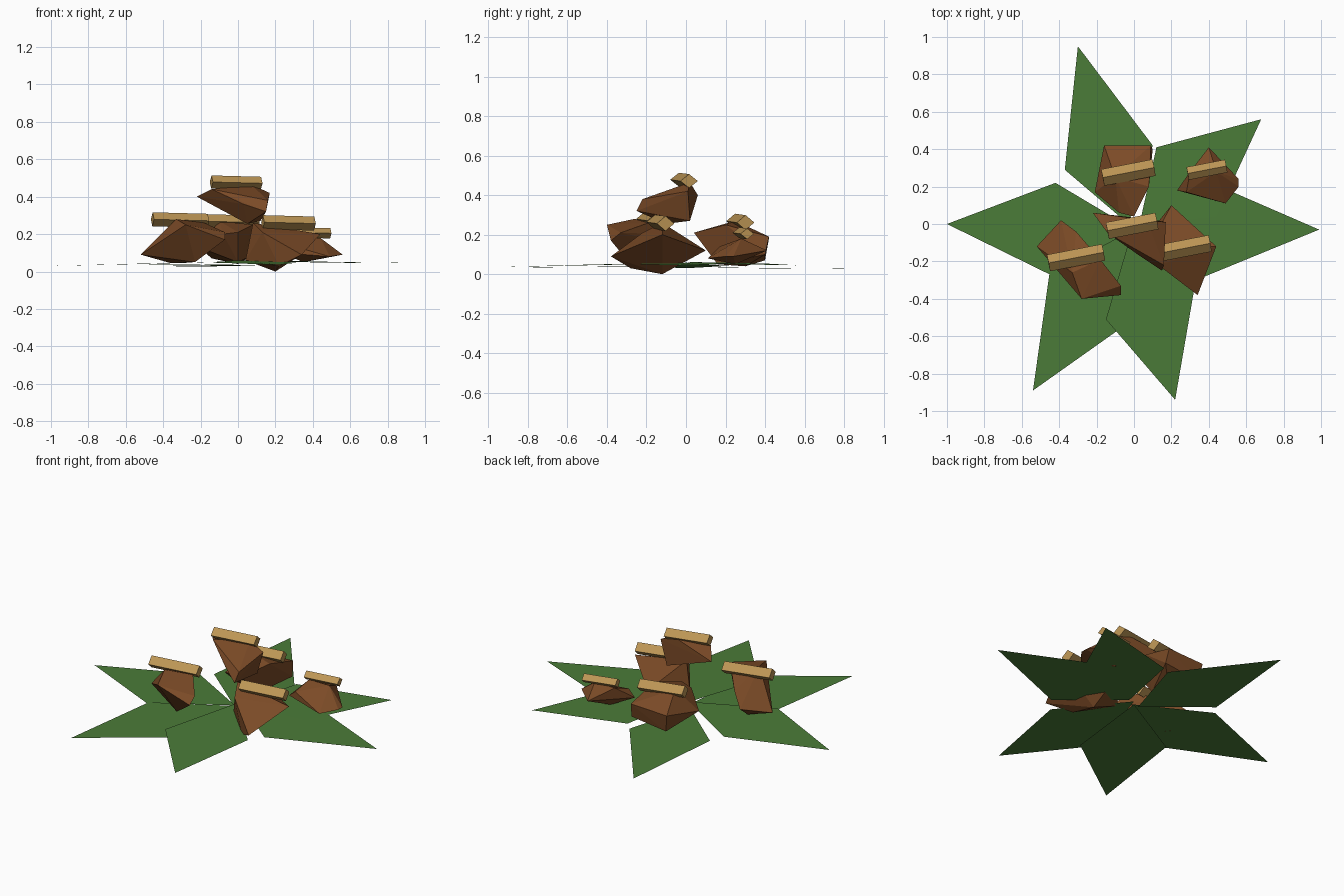
import bpy
import bmesh
import math
from mathutils import Matrix, Vector

# Remove only the default object
default = bpy.data.objects.get("Cube")
if default:
    bpy.data.objects.remove(default, do_unlink=True)


def make_material(name, rgb):
    color = (*rgb, 1.0)
    mat = bpy.data.materials.new(name)
    mat.use_nodes = True
    mat.diffuse_color = color
    shader = next(n for n in mat.node_tree.nodes if n.type == "BSDF_PRINCIPLED")
    shader.inputs["Base Color"].default_value = color
    shader.inputs["Roughness"].default_value = 0.9
    return mat


leaf_green = make_material("leaf green", (0.07, 0.2, 0.04))
chunk_brown = make_material("warm brown", (0.2, 0.07, 0.02))
strip_tan = make_material("strip tan", (0.5, 0.3, 0.09))


def finish(bm, name, material):
    """Turn a bmesh into a flat shaded object with one colour."""
    mesh = bpy.data.meshes.new(name)
    bm.to_mesh(mesh)
    bm.free()
    mesh.materials.append(material)
    obj = bpy.data.objects.new(name, mesh)
    bpy.context.collection.objects.link(obj)
    return obj


def leaf(name, tip, left, right, base, tip_z, base_z):
    """A flat kite that slopes gently from its base down to its tip."""
    bm = bmesh.new()
    side_z = (tip_z + base_z) / 2
    corners = [(tip, tip_z), (left, side_z), (base, base_z), (right, side_z)]
    face = bm.faces.new([bm.verts.new((*xy, z)) for xy, z in corners])
    face.normal_update()
    if face.normal.z < 0:
        face.normal_flip()
    return finish(bm, name, leaf_green)


def chunk(name, points):
    """A rough faceted lump: the convex hull of a few corner points."""
    bm = bmesh.new()
    for point in points:
        bm.verts.new(point)
    hull = bmesh.ops.convex_hull(bm, input=bm.verts[:])
    inside = [v for v in hull["geom_interior"] if isinstance(v, bmesh.types.BMVert)]
    bmesh.ops.delete(bm, geom=inside, context="VERTS")
    bmesh.ops.recalc_face_normals(bm, faces=bm.faces[:])
    return finish(bm, name, chunk_brown)


def strip(name, center, length, width=0.09, height=0.075):
    """A bar resting on its edge, with a diamond cross section."""
    bm = bmesh.new()
    bmesh.ops.create_cone(bm, cap_ends=True, segments=4,
                          radius1=0.5, radius2=0.5, depth=1)
    stand = Matrix.Rotation(math.radians(90), 4, "Y")
    size = Matrix.Diagonal((length, width, height, 1))
    turn = Matrix.Rotation(math.radians(11), 4, "Z")
    tilt = Matrix.Rotation(math.radians(1.5), 4, "Y")
    place = Matrix.Translation(Vector(center))
    bm.transform(place @ turn @ tilt @ size @ stand)
    bmesh.ops.recalc_face_normals(bm, faces=bm.faces[:])
    return finish(bm, name, strip_tan)


# Star of leaves on the ground
leaf("right_leaf", (-1, 0), (-.42, .22), (-.45, -.27), (0, -.03), .03, .055)
leaf("back_right_leaf", (-.3, .95), (.1, .42), (-.37, .29), (-.03, .0), .026, .035)
leaf("back_left_leaf", (.68, .56), (.44, .04), (.12, .41), (.03, 0), .045, .062)
leaf("left_leaf", (.99, -.03), (.38, -.28), (.46, .2), (.03, 0), .045, .058)
leaf("front_left_leaf", (.22, -.94), (-.15, -.51), (.32, -.36), (.0, 0), .036, .06)
leaf("front_right_leaf", (-.54, -.89), (-.45, -.25), (-.06, -.55), (0, 0), .034, .04)

# Brown chunks piled on the leaves
chunk("front_right_chunk", [
    (-.52, -.12, .09), (-.39, .02, .13), (-.31, -.04, .2), (-.33, -.26, .28),
    (-.28, -.4, .25), (-.07, -.38, .17), (-.07, -.33, .21), (-.18, -.19, .26),
    (-.36, -.1, .045), (-.23, -.28, .05)])
chunk("front_left_chunk", [
    (.34, -.38, .09), (.2, .1, .12), (.44, -.12, .2), (.2, -.12, 0),
    (.08, -.12, .26), (.04, -.1, .06), (.13, -.22, .21), (.22, -.28, .03)])
chunk("top_chunk", [
    (-.22, .06, .4), (.17, .01, .42), (.07, .02, .465), (.15, -.25, .32),
    (.16, -.22, .38), (.05, -.1, .255), (.12, .02, .27), (-.14, -.05, .44),
    (.03, -.17, .36)])
chunk("back_chunk", [
    (-.16, .42, .18), (.09, .42, .19), (.1, .4, .1), (-.14, .4, .07),
    (0, .04, .21), (-.08, .06, .2), (-.21, .17, .13), (.08, .2, .25),
    (-.1, .25, .27), (0, .16, .05), (0, .3, .04)])
chunk("back_left_chunk", [
    (.23, .18, .1), (.4, .41, .12), (.56, .24, .09), (.56, .2, .09),
    (.49, .11, .08), (.3, .28, .18), (.44, .28, .18), (.35, .25, .05),
    (.28, .17, .14)])

# Tan strips lying across the chunks
strip("front_right_strip", (-.31, -.18, .275), .3)
strip("front_left_strip", (.27, -.13, .26), .28)
strip("top_strip", (-.01, -.01, .475), .27, height=.07)
strip("back_strip", (-.03, .275, .265), .28)
strip("back_left_strip", (.39, .29, .207), .21, width=.07, height=.055)
